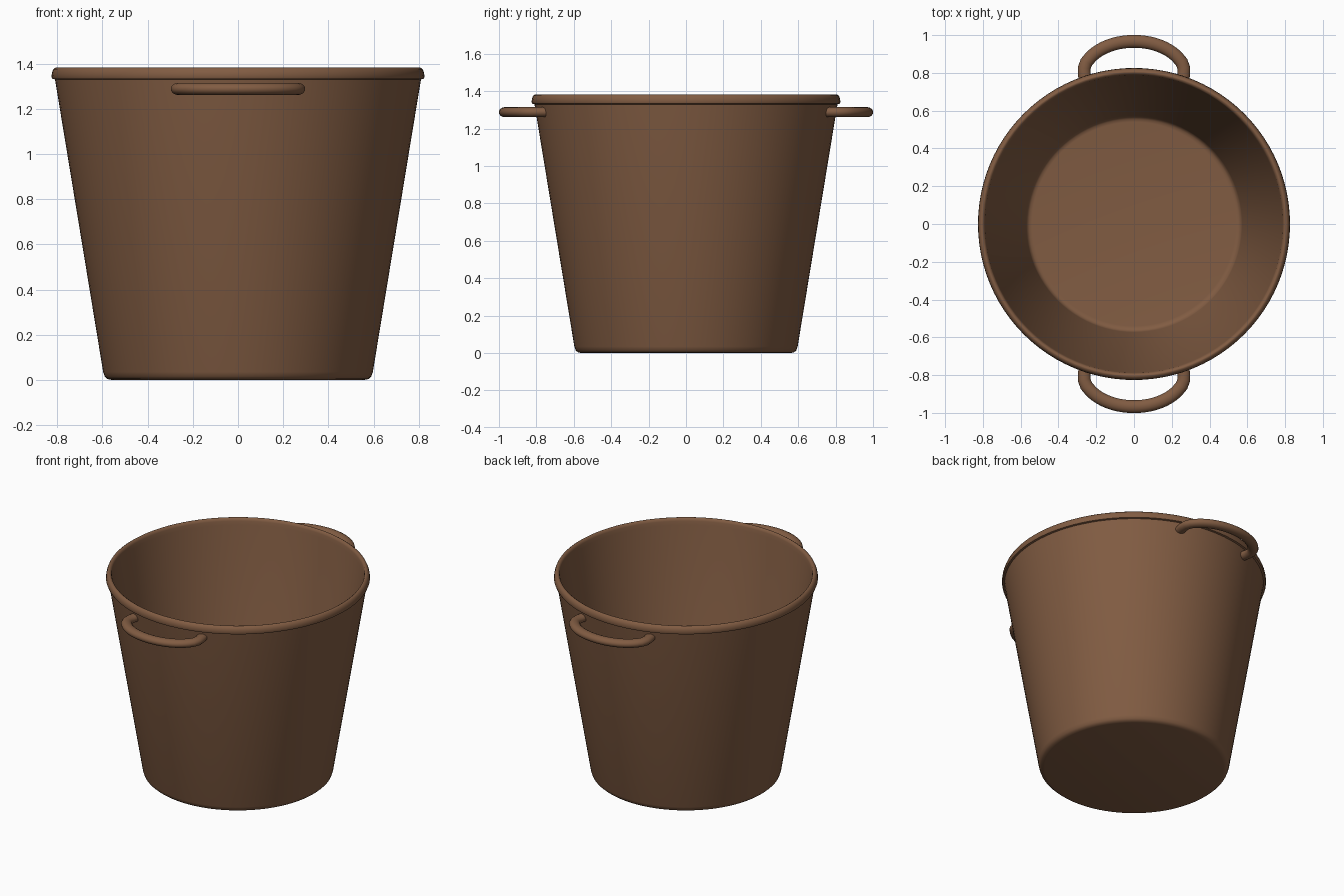
import bpy, math
from mathutils import Vector

if "Cube" in bpy.data.objects:
    bpy.data.objects.remove(bpy.data.objects["Cube"])

brown = bpy.data.materials.new("warm_brown")
brown.use_nodes = True
colour = (0.22, 0.107, 0.055, 1)
brown.diffuse_color = colour
brown.node_tree.nodes["Principled BSDF"].inputs["Base Color"].default_value = colour


def finish(name, verts, faces):
    mesh = bpy.data.meshes.new(name)
    mesh.from_pydata(verts, [], faces)
    mesh.materials.append(brown)
    obj = bpy.data.objects.new(name, mesh)
    bpy.context.collection.objects.link(obj)
    bpy.ops.object.select_all(action="DESELECT")
    obj.select_set(True)
    bpy.context.view_layer.objects.active = obj
    bpy.ops.object.shade_smooth_by_angle(angle=math.radians(40))
    return obj


def lathe(name, profile, sides=96):
    """Revolve an (r, z) profile about z and cap both ends."""
    verts = [(r * math.cos(math.tau * i / sides), r * math.sin(math.tau * i / sides), z)
             for r, z in profile for i in range(sides)]
    faces = [(k * sides + i, k * sides + (i + 1) % sides,
              (k + 1) * sides + (i + 1) % sides, (k + 1) * sides + i)
             for k in range(len(profile) - 1) for i in range(sides)]
    last = (len(profile) - 1) * sides
    faces += [tuple(reversed(range(sides))), tuple(range(last, last + sides))]
    return finish(name, verts, faces)


# Bucket: rounded foot, tapered wall, rolled rim, inner wall and floor
lathe("bucket", [
    (0.56, 0), (0.578, 0.004), (0.59, 0.015), (0.597, 0.035),
    (0.81, 1.33), (0.822, 1.333), (0.826, 1.343), (0.823, 1.362), (0.817, 1.376), (0.807, 1.383),
    (0.802, 1.383), (0.793, 1.377), (0.789, 1.365), (0.785, 1.34),
    (0.573, 0.06), (0.567, 0.042), (0.555, 0.032), (0.54, 0.03)])


def handle(name, side, sides=16):
    """Sweep a round-edged section along a bowed grip with straight ends."""
    half = [(0.255, 0.75), (0.263, 0.79), (0.264, 0.825), (0.252, 0.857)]
    arc = [(0.27 * math.sin(a), 0.79 + 0.177 * math.cos(a))
           for a in (math.radians(60 - 6 * i) for i in range(10))]
    right = half + arc
    path = right + [(0, 0.967)] + [(-x, y) for x, y in reversed(right)]
    path = [Vector((x, y, 0)) for x, y in path]
    verts = []
    for i, p in enumerate(path):
        along = path[min(i + 1, len(path) - 1)] - path[max(i - 1, 0)]
        across = Vector((along.y, -along.x, 0)).normalized()
        for j in range(sides):
            a = math.tau * j / sides
            v = p + across * 0.034 * math.cos(a) + Vector((0, 0, 1.288 + 0.027 * math.sin(a)))
            verts.append((v.x * side, v.y * side, v.z))
    faces = [(k * sides + j, (k + 1) * sides + j,
              (k + 1) * sides + (j + 1) % sides, k * sides + (j + 1) % sides)
             for k in range(len(path) - 1) for j in range(sides)]
    last = (len(path) - 1) * sides
    faces += [tuple(range(sides)), tuple(reversed(range(last, last + sides)))]
    return finish(name, verts, faces)


handle("back_handle", 1)
handle("front_handle", -1)
